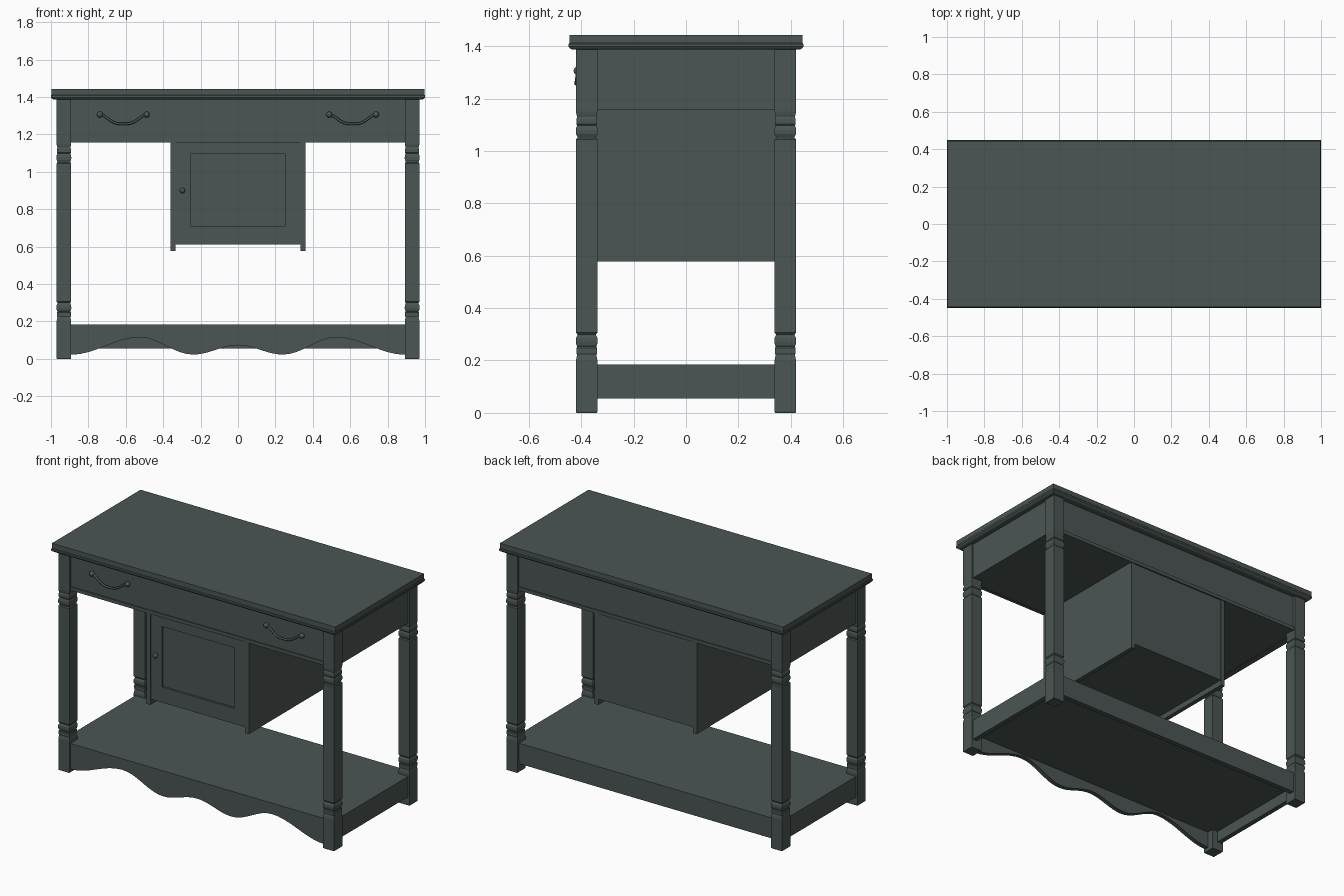
import bpy, bmesh, math
from mathutils import Vector

cube = bpy.data.objects.get("Cube")
if cube:
    bpy.data.objects.remove(cube)

paint = bpy.data.materials.new("grey green paint")
COLOUR = (0.07, 0.092, 0.088, 1)
paint.use_nodes = True
paint.diffuse_color = COLOUR
paint.node_tree.nodes["Principled BSDF"].inputs["Base Color"].default_value = COLOUR


def finish(name, bm):
    bmesh.ops.recalc_face_normals(bm, faces=bm.faces)
    mesh = bpy.data.meshes.new(name)
    bm.to_mesh(mesh)
    bm.free()
    mesh.materials.append(paint)
    obj = bpy.data.objects.new(name, mesh)
    bpy.context.collection.objects.link(obj)
    return obj


def smooth(obj):
    bpy.ops.object.select_all(action="DESELECT")
    obj.select_set(True)
    bpy.context.view_layer.objects.active = obj
    bpy.ops.object.shade_smooth_by_angle()


def loft(name, rings, cx=0, cy=0):
    """Stack rectangles given as (z, half width, half depth)."""
    bm = bmesh.new()
    loops = [[bm.verts.new((cx + sx * hx, cy + sy * hy, z))
              for sx, sy in ((-1, -1), (1, -1), (1, 1), (-1, 1))] for z, hx, hy in rings]
    for a, b in zip(loops, loops[1:]):
        for i in range(4):
            j = (i + 1) % 4
            bm.faces.new((a[i], a[j], b[j], b[i]))
    bm.faces.new(loops[0])
    bm.faces.new(loops[-1])
    return finish(name, bm)


def box(name, x0, x1, y0, y1, z0, z1):
    hx, hy = (x1 - x0) / 2, (y1 - y0) / 2
    return loft(name, [(z0, hx, hy), (z1, hx, hy)], (x0 + x1) / 2, (y0 + y1) / 2)


def ball(name, centre, radius):
    bm = bmesh.new()
    bmesh.ops.create_uvsphere(bm, u_segments=12, v_segments=8, radius=radius)
    bmesh.ops.translate(bm, verts=bm.verts, vec=centre)
    smooth(finish(name, bm))


def stud(name, x, z, y_back, y_front, radius):
    bm = bmesh.new()
    bmesh.ops.create_cone(bm, cap_ends=True, segments=12, radius1=radius,
                          radius2=radius, depth=y_back - y_front)
    for v in bm.verts:
        v.co = Vector((x + v.co.x, (y_back + y_front) / 2 + v.co.z, z + v.co.y))
    smooth(finish(name, bm))


# Table top with a rounded lower edge
loft("table_top", [(1.387, 0.988, 0.436), (1.391, 0.995, 0.443), (1.398, 1, 0.448),
                   (1.408, 1, 0.448), (1.412, 0.997, 0.445), (1.443, 0.997, 0.445)])

# Legs: square blocks with two groups of beads
beads = [(0, 1), (0.012, 0.95), (0.018, 0.9), (0.023, 0.9), (0.028, 0.97), (0.048, 0.97),
         (0.053, 0.88), (0.06, 0.97), (0.072, 1.02), (0.086, 1), (0.096, 0.88), (0.1, 0.88),
         (0.106, 1)]
profile = [(0, 0.95), (0.005, 1)]
profile += [(0.2 + z, s) for z, s in beads]
profile += [(1.15 - z, s) for z, s in reversed(beads)]
profile += [(1.39, 1)]
for sx, side in ((1, "left"), (-1, "right")):
    for sy, end in ((-1, "front"), (1, "back")):
        loft(f"{end}_{side}_leg", [(z, 0.039 * s, 0.041 * s) for z, s in profile],
             sx * 0.931, sy * 0.379)

# Drawer case between the legs
box("drawer_case", -0.93, 0.93, -0.395, 0.395, 1.16, 1.39)
for sx, side in ((1, "left"), (-1, "right")):
    box(f"{side}_apron", *sorted((sx * 0.92, sx * 0.96)), -0.35, 0.35, 1.158, 1.39)
    box(f"{side}_shelf_rail", *sorted((sx * 0.93, sx * 0.96)), -0.35, 0.35, 0.055, 0.185)
for sy, end in ((-1, "front"), (1, "back")):
    box(f"{end}_apron", -0.9, 0.9, *sorted((sy * 0.39, sy * 0.403)), 1.158, 1.39)
    box(f"{end}_apron_lip", -0.9, 0.9, *sorted((sy * 0.39, sy * 0.41)), 1.158, 1.18)

# Lower shelf, open underneath behind the rails
box("back_shelf_rail", -0.9, 0.9, 0.375, 0.405, 0.055, 0.185)
box("shelf", -0.935, 0.935, -0.395, 0.38, 0.125, 0.185)

# Scalloped valance: waves eased between crests and troughs
crests = [(0, 0.073), (0.24, 0.023), (0.525, 0.115), (0.895, 0.022)]
STEPS = 8
half = [crests[0]]
for (xa, za), (xb, zb) in zip(crests, crests[1:]):
    for k in range(1, STEPS + 1):
        t = k / STEPS
        half.append((xa + (xb - xa) * t, za + (zb - za) * (1 - math.cos(math.pi * t)) / 2))
columns = [(-x, z) for x, z in reversed(half[1:])] + half
bm = bmesh.new()
pairs = [(bm.verts.new((x, -0.41, z)), bm.verts.new((x, -0.41, 0.185))) for x, z in columns]
for (a, b), (c, d) in zip(pairs, pairs[1:]):
    bm.faces.new((a, c, d, b))
solid = bmesh.ops.extrude_face_region(bm, geom=bm.faces[:])
bmesh.ops.translate(bm, vec=(0, 0.028, 0),
                    verts=[g for g in solid["geom"] if isinstance(g, bmesh.types.BMVert)])
finish("scalloped_valance", bm)

# Hanging cupboard: side panels run below the box
for sx, side in ((1, "left"), (-1, "right")):
    box(f"{side}_cupboard_side", *sorted((sx * 0.333, sx * 0.36)), -0.405, 0.405, 0.577, 1.17)
box("cupboard_body", -0.335, 0.335, -0.37, 0.401, 0.612, 1.17)

# Door with a sunken panel
bm = bmesh.new()
corners = [(-0.333, 0.612), (0.333, 0.612), (0.333, 1.158), (-0.333, 1.158)]
opening = [(-0.255, 0.71), (0.255, 0.71), (0.255, 1.095), (-0.255, 1.095)]
loops = [[bm.verts.new((x, y, z)) for x, z in ring] for ring, y in
         ((corners, -0.365), (corners, -0.4), (opening, -0.4), (opening, -0.387))]
for a, b in zip(loops, loops[1:]):
    for i in range(4):
        j = (i + 1) % 4
        bm.faces.new((a[i], a[j], b[j], b[i]))
bm.faces.new(loops[0])
bm.faces.new(loops[-1])
finish("cupboard_door", bm)
stud("door_knob_stem", -0.297, 0.9, -0.39, -0.404, 0.009)
ball("door_knob", (-0.297, -0.405, 0.9), 0.015)

# Drawer pulls: a drooping bar between two round ends
for cx, side in ((0.613, "left"), (-0.613, "right")):
    curve = bpy.data.curves.new(f"{side}_pull_bar", "CURVE")
    curve.dimensions = "3D"
    curve.bevel_depth = 0.0065
    curve.bevel_resolution = 2
    spline = curve.splines.new("POLY")
    spline.points.add(20)
    for i, p in enumerate(spline.points):
        t = i / 10 - 1
        sag = (1 + math.cos(math.pi * abs(t) ** 1.5)) / 2
        p.co = (cx + 0.125 * t, -0.412 - 0.008 * sag, 1.306 - 0.05 * sag, 1)
    curve.materials.append(paint)
    bpy.context.collection.objects.link(bpy.data.objects.new(f"{side}_pull_bar", curve))
    for dx in (-0.125, 0.125):
        stud(f"{side}_pull_stem", cx + dx, 1.306, -0.395, -0.413, 0.009)
        ball(f"{side}_pull_end", (cx + dx, -0.413, 1.306), 0.016)
